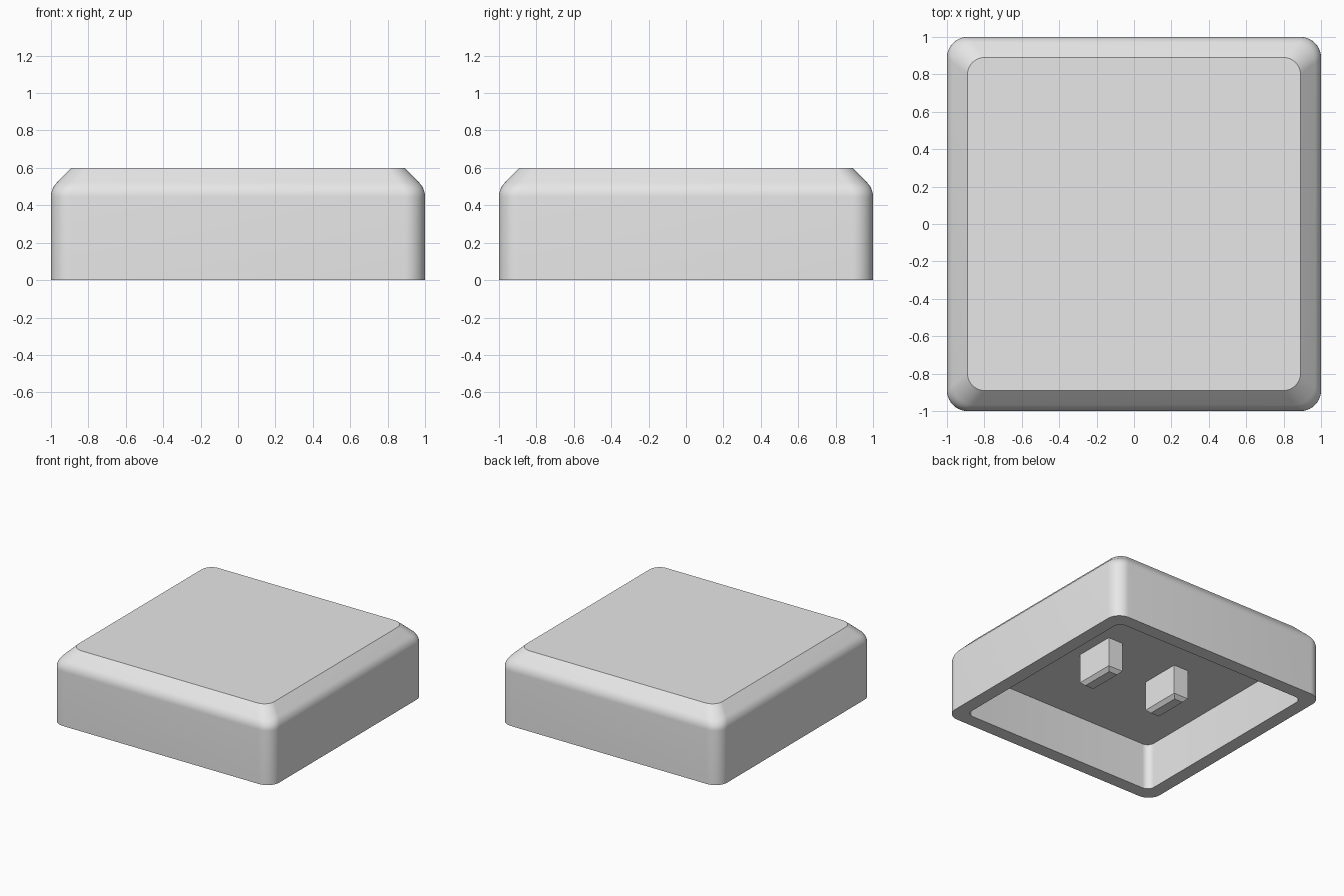
import bpy
import bmesh
import math

cube = bpy.data.objects.get("Cube")
if cube:
    bpy.data.objects.remove(cube, do_unlink=True)

# Single grey plastic
grey = bpy.data.materials.new("grey_plastic")
grey.use_nodes = True
colour = (0.8, 0.8, 0.8, 1)
grey.diffuse_color = colour
grey.node_tree.nodes["Principled BSDF"].inputs["Base Color"].default_value = colour

SEGMENTS = 10


def rounded_square(bm, half, radius, z):
    """Ring of vertices around a square with round corners."""
    ring = []
    for corner in range(4):
        mid = math.pi / 4 + corner * math.pi / 2
        cx = math.copysign(half - radius, math.cos(mid))
        cy = math.copysign(half - radius, math.sin(mid))
        for i in range(SEGMENTS + 1):
            a = (corner + i / SEGMENTS) * math.pi / 2
            ring.append(bm.verts.new((cx + radius * math.cos(a),
                                      cy + radius * math.sin(a), z)))
    return ring


def finish(bm, name):
    bmesh.ops.recalc_face_normals(bm, faces=bm.faces)
    mesh = bpy.data.meshes.new(name)
    bm.to_mesh(mesh)
    bm.free()
    mesh.materials.append(grey)
    obj = bpy.data.objects.new(name, mesh)
    bpy.context.collection.objects.link(obj)
    return obj


# Profile from the cavity ceiling, over the rim, up the wall to the top
ceiling, wall, height, bevel, fillet = 0.38, 0.11, 0.6, 0.11, 0.11
inner = 1 - wall
profile = [(inner, 0.06, ceiling), (inner, 0.06, 0), (1, 0.11, 0)]
fillet_z = height - bevel - fillet * math.tan(math.pi / 8)
for i in range(7):
    a = i / 6 * math.pi / 4
    profile.append((1 - fillet * (1 - math.cos(a)), 0.11,
                    fillet_z + fillet * math.sin(a)))
profile.append((1 - bevel, 0.09, height))

# Hollow cap shell
bm = bmesh.new()
rings = [rounded_square(bm, *p) for p in profile]
for low, high in zip(rings, rings[1:]):
    for i in range(len(low)):
        j = (i + 1) % len(low)
        bm.faces.new((low[i], low[j], high[j], high[i]))
bm.faces.new(rings[0])
bm.faces.new(rings[-1])
cap = finish(bm, "cap_shell")
bpy.ops.object.select_all(action="DESELECT")
bpy.context.view_layer.objects.active = cap
cap.select_set(True)
bpy.ops.object.shade_smooth_by_angle(angle=math.radians(30))

# Two mounting prongs with chamfered tips
size, tip = (0.133, 0.333), 0.11
for side, x in (("right", -0.32), ("left", 0.32)):
    bm = bmesh.new()
    bmesh.ops.create_cube(bm, size=1)
    for v in bm.verts:
        v.co = (x + v.co.x * size[0], v.co.y * size[1],
                ceiling if v.co.z > 0 else tip)
    tip_edges = [e for e in bm.edges if all(v.co.z < ceiling - 0.1 for v in e.verts)]
    bmesh.ops.bevel(bm, geom=tip_edges, offset=0.028, segments=1, affect="EDGES")
    finish(bm, side + "_prong")
